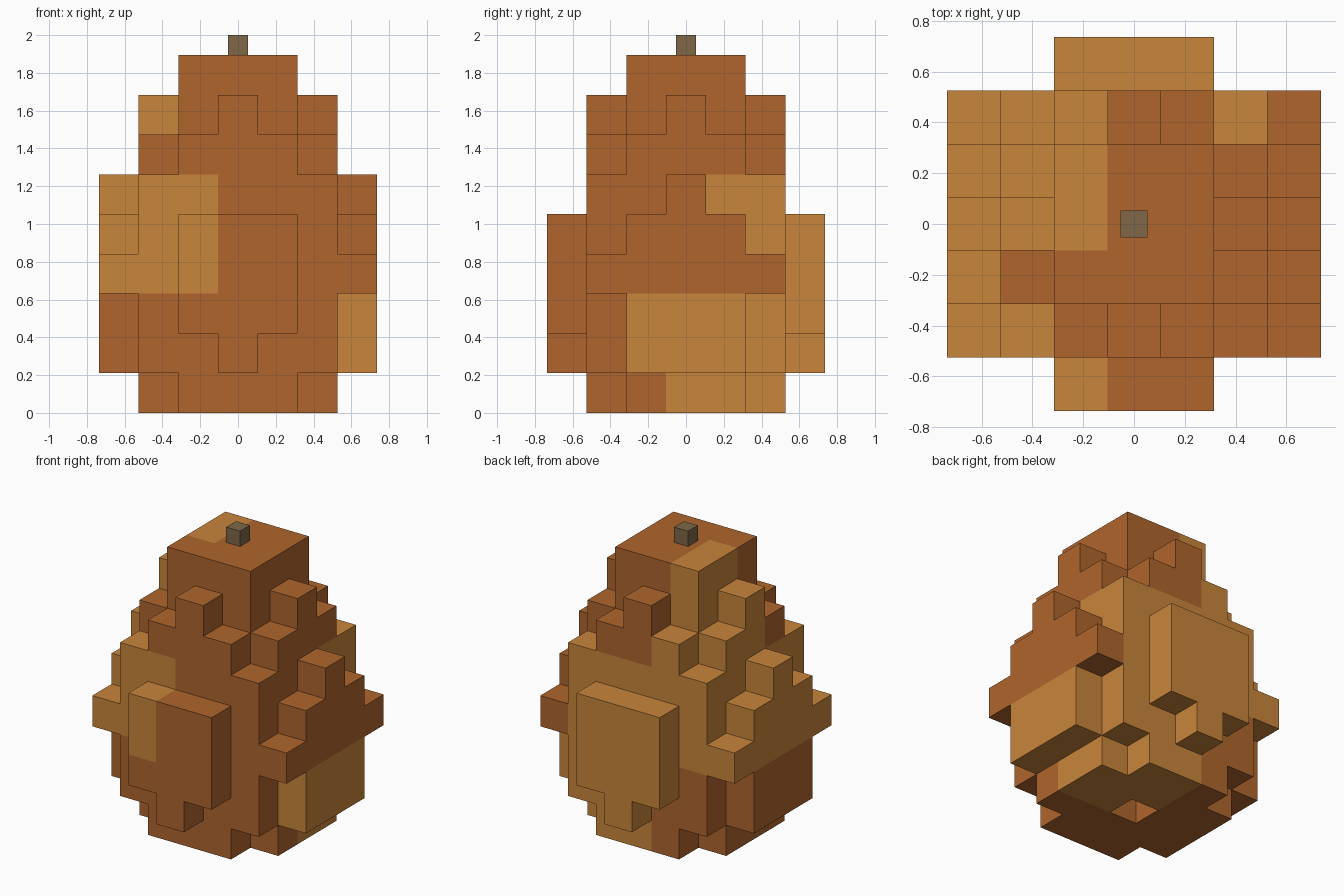
import bpy
import bmesh
from mathutils import Vector

if "Cube" in bpy.data.objects:
    bpy.data.objects.remove(bpy.data.objects["Cube"])

U = 2 / 9.5  # block size


def material(name, color):
    m = bpy.data.materials.new(name)
    m.diffuse_color = (*color, 1)
    m.use_nodes = True
    m.node_tree.nodes["Principled BSDF"].inputs["Base Color"].default_value = m.diffuse_color
    return m


brown = material("brown", (0.429, 0.130, 0.026))
amber = material("amber", (0.584, 0.235, 0.044))
stem_grey = material("stem grey brown", (0.209, 0.136, 0.063))

# Half-width in blocks of each row, counted outward from the middle row, per layer
LAYERS = [
    [2, 2, 1], [3, 3, 2, 0], [3, 3, 2, 1], [3, 3, 3, 1], [3, 3, 2, 1],
    [3, 2, 2], [2, 2, 1], [2, 1, 0], [1, 1],
]


def filled(x, y, z):
    if not 0 <= z < len(LAYERS) or (x, y, z) == (0, 0, 0):  # socket under the base
        return False
    rows = LAYERS[z]
    return abs(y) < len(rows) and abs(x) <= rows[abs(y)]


def is_amber(x, y, z):
    """Patches of the lighter shell colour, by height band."""
    if z == 0:
        return x >= 0 and y >= 0
    if z <= 2:
        return y == 3 or (x >= 0 and y >= -1)
    if z <= 4:
        return x <= -1 or (y >= 2 and x < 3)
    if z == 5:
        return x <= -1 or y >= 1
    return x <= -1 and y >= 0


def add_object(name, bm, mats):
    bmesh.ops.recalc_face_normals(bm, faces=bm.faces)
    mesh = bpy.data.meshes.new(name)
    bm.to_mesh(mesh)
    bm.free()
    for m in mats:
        mesh.materials.append(m)
    obj = bpy.data.objects.new(name, mesh)
    bpy.context.collection.objects.link(obj)
    return obj


# Egg shell: only the outward faces of the stacked blocks
bm = bmesh.new()
corners = {}


def corner(p):
    key = tuple(round(2 * c) for c in p)
    if key not in corners:
        corners[key] = bm.verts.new(p * U)
    return corners[key]


for z in range(len(LAYERS)):
    for y in range(-3, 4):
        for x in range(-3, 4):
            if not filled(x, y, z):
                continue
            centre = Vector((x, y, z + 0.5))
            for axis in range(3):
                for sign in (-1, 1):
                    n = Vector((0, 0, 0))
                    n[axis] = sign
                    if filled(x + int(n.x), y + int(n.y), z + int(n.z)):
                        continue
                    a = Vector((0, 0, 0))
                    a[(axis + 1) % 3] = 0.5
                    b = n.cross(a)
                    mid = centre + n * 0.5
                    quad = [mid - a - b, mid + a - b, mid + a + b, mid - a + b]
                    face = bm.faces.new([corner(p) for p in quad])
                    face.material_index = int(is_amber(x, y, z))
bm.normal_update()
add_object("egg_shell", bm, [brown, amber])

# Small stem on top
bm = bmesh.new()
bmesh.ops.create_cube(bm, size=U / 2)
bmesh.ops.translate(bm, verts=bm.verts, vec=(0, 0, U * 9.25))
add_object("stem", bm, [stem_grey])
